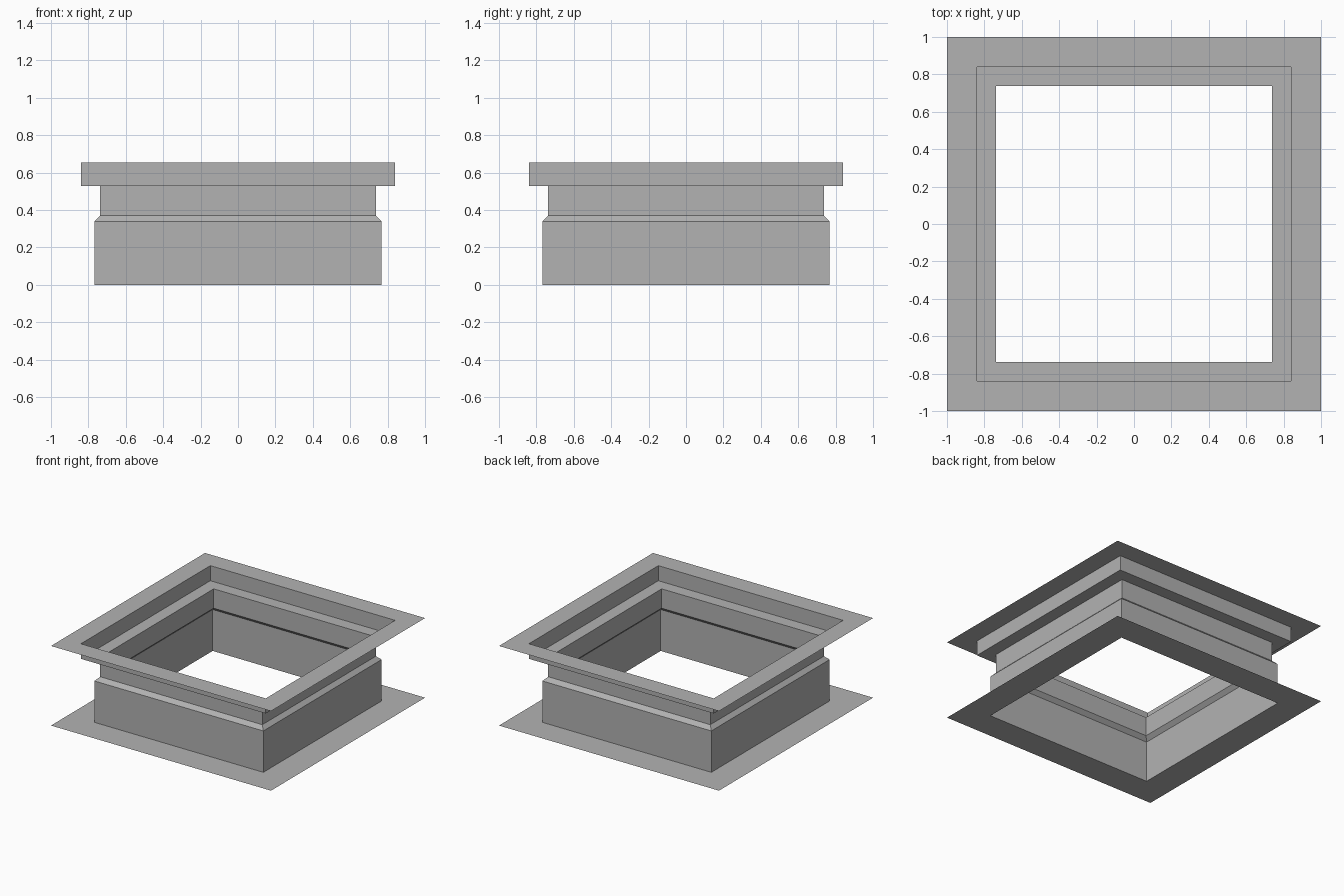
import bpy

if "Cube" in bpy.data.objects:
    bpy.data.objects.remove(bpy.data.objects["Cube"], do_unlink=True)

# Sheet metal colour
metal = bpy.data.materials.new("grey_sheet_metal")
metal.use_nodes = True
grey = (0.448, 0.448, 0.448, 1)
metal.diffuse_color = grey
metal.node_tree.nodes["Principled BSDF"].inputs["Base Color"].default_value = grey

CORNERS = [(-1, -1), (1, -1), (1, 1), (-1, 1)]


def square_sweep(name, profile):
    """Sweep a profile of (half width, height) points around a square."""
    verts = [(sx * r, sy * r, z) for r, z in profile for sx, sy in CORNERS]
    faces = []
    for ring in range(len(profile) - 1):
        low, high = 4 * ring, 4 * (ring + 1)
        for i in range(4):
            j = (i + 1) % 4
            faces.append((low + i, low + j, high + j, high + i))
    mesh = bpy.data.meshes.new(name)
    mesh.from_pydata(verts, [], faces)
    mesh.materials.append(metal)
    obj = bpy.data.objects.new(name, mesh)
    bpy.context.collection.objects.link(obj)
    return obj


BASE, NECK, COLLAR, FLANGE = 0.768, 0.737, 0.84, 1.0
SHOULDER, NECK_BOTTOM, LEDGE, TOP = 0.34, 0.371, 0.53, 0.654

# Flat bottom flange with the straight lower wall
square_sweep("base_flange_and_wall", [(FLANGE, 0), (BASE, 0), (BASE, SHOULDER)])
# Sloped shoulder leading into the narrow neck
square_sweep("shoulder_and_neck",
             [(BASE, SHOULDER), (NECK, NECK_BOTTOM), (NECK, LEDGE)])
# Stepped-out collar with the flat top flange
square_sweep("collar_and_top_flange",
             [(NECK, LEDGE), (COLLAR, LEDGE), (COLLAR, TOP), (FLANGE, TOP)])
